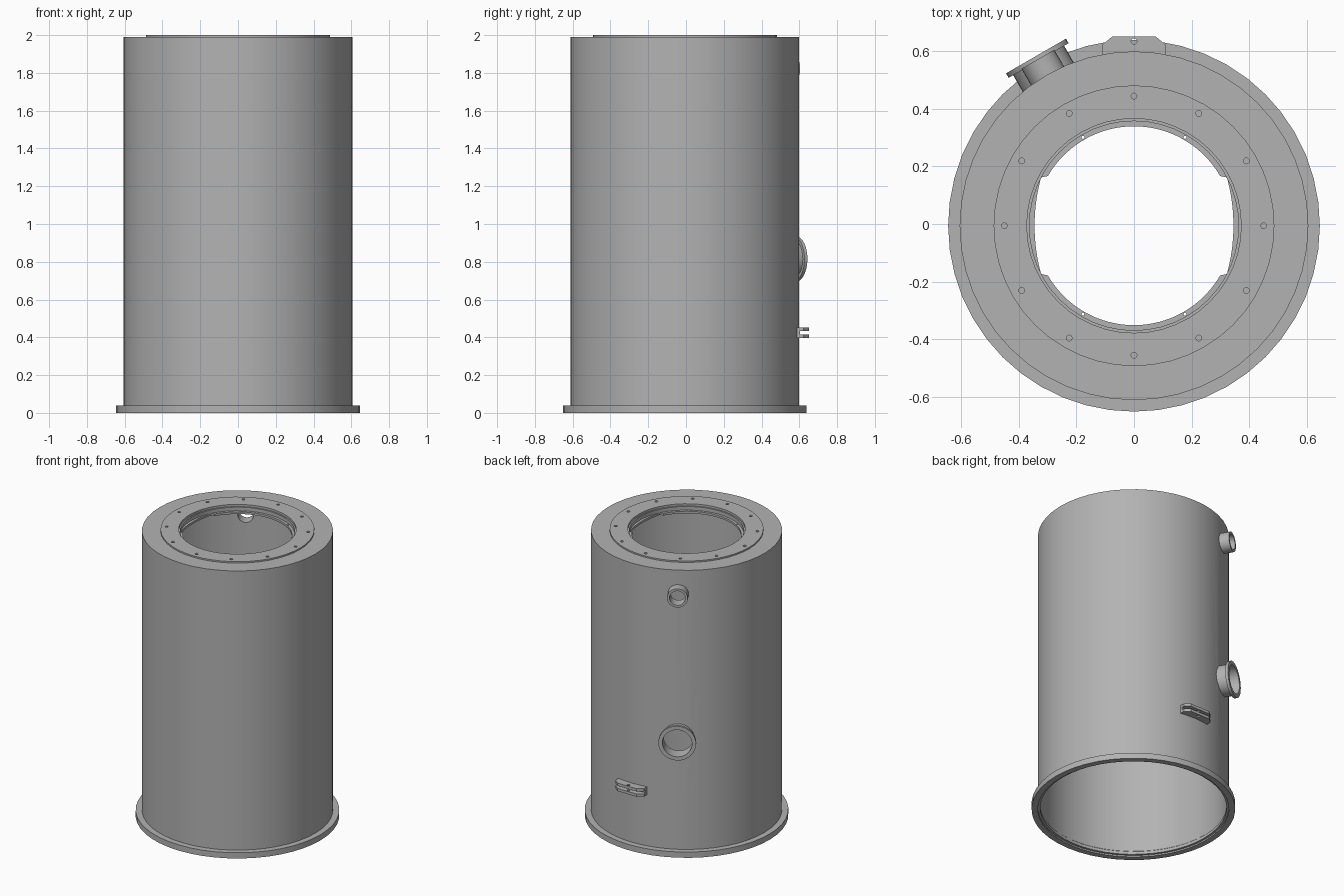
import bpy, bmesh, math
from mathutils import Matrix, Vector

if "Cube" in bpy.data.objects:
    bpy.data.objects.remove(bpy.data.objects["Cube"], do_unlink=True)

CENTRE = Matrix.Translation((0, -0.006, 0))   # axis of the vessel
SEGMENTS = 48

steel = bpy.data.materials.new("grey_steel")
steel.use_nodes = True
steel.diffuse_color = (0.45, 0.45, 0.45, 1)
steel.node_tree.nodes["Principled BSDF"].inputs["Base Color"].default_value = (0.45, 0.45, 0.45, 1)


def finish(name, bm, matrix=CENTRE):
    """Turn a bmesh into a named, coloured object."""
    bmesh.ops.recalc_face_normals(bm, faces=bm.faces)
    mesh = bpy.data.meshes.new(name)
    bm.to_mesh(mesh)
    bm.free()
    mesh.transform(matrix)
    mesh.materials.append(steel)
    obj = bpy.data.objects.new(name, mesh)
    bpy.context.collection.objects.link(obj)
    return obj


def bridge(bm, loops):
    """Join closed loops of vertices, last back to first."""
    for a, b in zip(loops, loops[1:] + loops[:1]):
        for i in range(len(a)):
            j = (i + 1) % len(a)
            bm.faces.new((a[i], a[j], b[j], b[i]))


def lathe(name, profile, matrix=CENTRE, segments=SEGMENTS):
    """Spin a closed (radius, height) profile; a radius may be a function of angle."""
    bm = bmesh.new()
    loops = []
    for radius, z in profile:
        loop = []
        for i in range(segments):
            a = 2 * math.pi * i / segments
            r = radius(a) if callable(radius) else radius
            loop.append(bm.verts.new((r * math.cos(a), r * math.sin(a), z)))
        loops.append(loop)
    bridge(bm, loops)
    return finish(name, bm, matrix)


def tube(name, outer, inner, low, high, matrix=CENTRE, segments=SEGMENTS):
    return lathe(name, [(outer, low), (outer, high), (inner, high), (inner, low)], matrix, segments)


def pegs(name, places, radius, depth, matrix=CENTRE):
    """Cylinders used as drills."""
    bm = bmesh.new()
    for p in places:
        bmesh.ops.create_cone(bm, cap_ends=True, segments=16, radius1=radius, radius2=radius,
                              depth=depth, matrix=Matrix.Translation(p))
    obj = finish(name, bm, matrix)
    obj.hide_render = True
    return obj


def cut(obj, cutter):
    mod = obj.modifiers.new("holes", 'BOOLEAN')
    mod.operation, mod.solver, mod.object = 'DIFFERENCE', 'EXACT', cutter
    bpy.context.view_layer.objects.active = obj
    bpy.ops.object.modifier_apply(modifier=mod.name)
    bpy.data.objects.remove(cutter, do_unlink=True)


def on_circle(radius, angles, z):
    return [Vector((radius * math.cos(math.radians(a)), radius * math.sin(math.radians(a)), z))
            for a in angles]


# Hollow shell with its top plate
shell = lathe("vessel_shell", [(0.605, 0.02), (0.605, 1.99), (0.375, 1.99),
                               (0.375, 1.965), (0.595, 1.965), (0.595, 0.02)])

# Base flange with a shallow step inside
base = lathe("base_flange", [(0.645, 0), (0.645, 0.04), (0.6, 0.04), (0.59, 0.03),
                             (0.59, 0.01), (0.605, 0.01), (0.605, 0)])

# Raised ring on the top, drilled for bolts
ring = tube("top_ring", 0.487, 0.372, 1.985, 2.0)
cut(ring, pegs("bolt_drill", on_circle(0.45, range(0, 360, 30), 2.0), 0.01, 0.1))

# Collar and keyed lip inside the opening
collar = tube("opening_collar", 0.378, 0.363, 1.95, 1.985)


def lip_radius(a):
    side = math.degrees(math.asin(abs(math.sin(a))))   # angle away from the x axis
    return 0.345 + 0.019 * (side / 28) ** 2 if side < 28.5 else 0.345


lip = lathe("opening_lip", [(0.37, 1.945), (0.37, 1.96), (lip_radius, 1.96), (lip_radius, 1.945)],
            segments=144)
cut(lip, pegs("lip_drill", on_circle(0.354, (60, 120, 240, 300), 1.95), 0.005, 0.1))

# Two open nozzles on the back, on one vertical line
outward = Vector((-0.5, math.sqrt(0.75), 0))


def nozzle_frame(z):
    turn = outward.to_track_quat('Z', 'Y').to_matrix().to_4x4()
    return CENTRE @ Matrix.Translation((0, 0, z)) @ turn


lower, upper = nozzle_frame(0.815), nozzle_frame(1.823)
cut(shell, pegs("lower_drill", [Vector((0, 0, 0.6))], 0.097, 0.3, lower))
cut(shell, pegs("upper_drill", [Vector((0, 0, 0.6))], 0.052, 0.3, upper))
nozzles = [
    tube("lower_nozzle_neck", 0.102, 0.094, 0.588, 0.67, lower, 32),
    tube("lower_nozzle_flange", 0.12, 0.094, 0.662, 0.68, lower, 32),
    tube("upper_nozzle_neck", 0.066, 0.05, 0.59, 0.667, upper, 32),
]

# Double lug on the back: two drilled plates with a spacer between them
half = [(0.11, 0.585), (0.11, 0.622), (0.075, 0.651)]
outline = half + [(-x, y) for x, y in reversed(half)]


def plate(name, points, low, high):
    bm = bmesh.new()
    face = bm.faces.new([bm.verts.new((x, y, low)) for x, y in points])
    grown = bmesh.ops.extrude_face_region(bm, geom=[face])
    bmesh.ops.translate(bm, vec=(0, 0, high - low),
                        verts=[v for v in grown["geom"] if isinstance(v, bmesh.types.BMVert)])
    return finish(name, bm, Matrix.Identity(4))


lugs = []
for name, low in (("lower_lug_plate", 0.397), ("upper_lug_plate", 0.434)):
    lug = plate(name, outline, low, low + 0.019)
    cut(lug, pegs("lug_drill", [Vector((0, 0.634, low))], 0.01, 0.1, Matrix.Identity(4)))
    lugs.append(lug)
lugs.append(plate("lug_spacer", [(-0.11, 0.58), (0.11, 0.58), (0.11, 0.603), (-0.11, 0.603)],
                  0.41, 0.44))

# Smooth the round walls, keep the edges crisp
bpy.ops.object.select_all(action='DESELECT')
for obj in [shell, base, ring, collar, lip] + nozzles:
    obj.select_set(True)
bpy.context.view_layer.objects.active = shell
bpy.ops.object.shade_smooth_by_angle(angle=math.radians(30))
bpy.ops.object.select_all(action='DESELECT')
